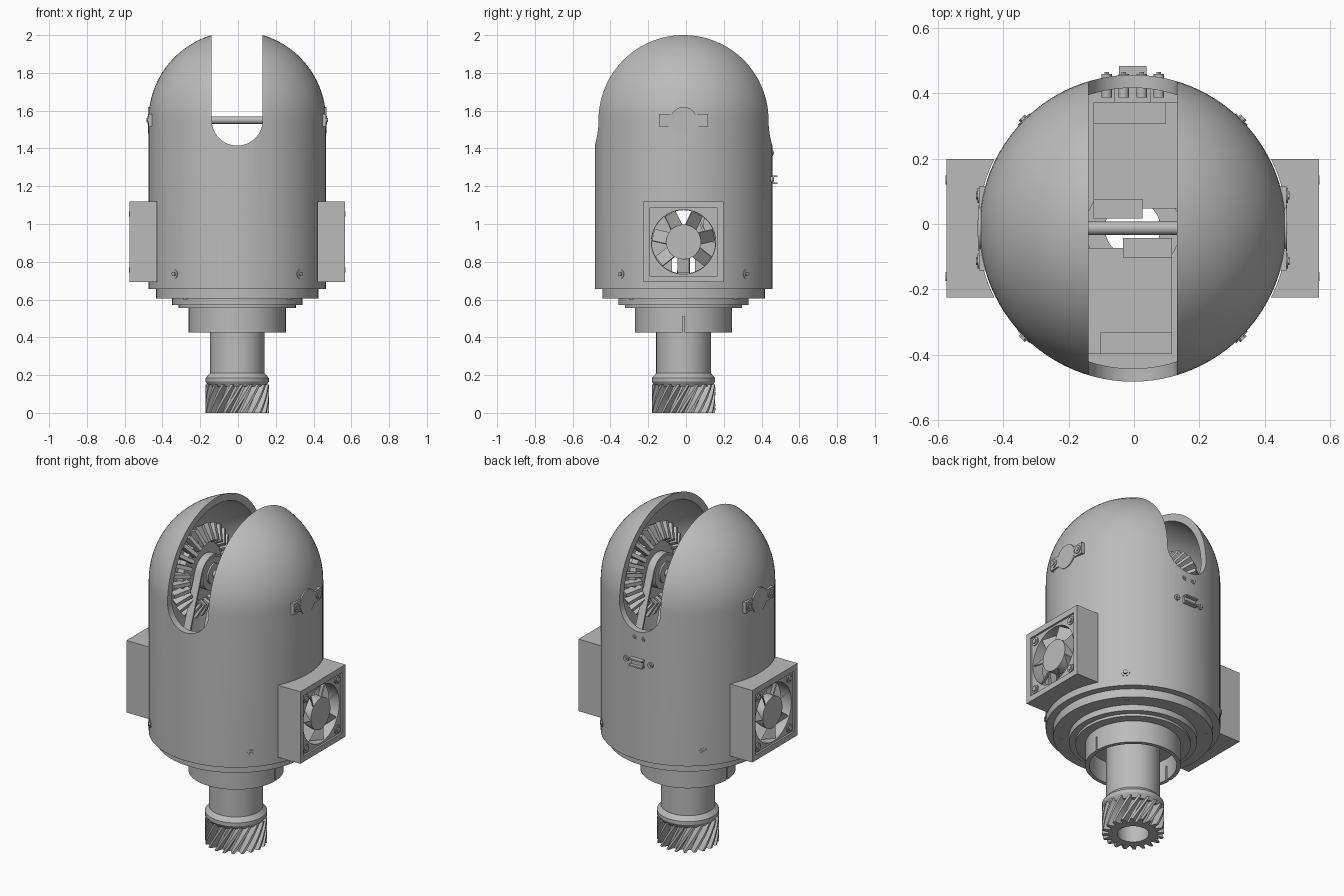
import bpy, bmesh
from math import pi, sin, cos, atan2
from mathutils import Matrix, Vector

cube = bpy.data.objects.get("Cube")
if cube:
    bpy.data.objects.remove(cube, do_unlink=True)

grey = bpy.data.materials.new("neutral grey")
grey.use_nodes = True
COLOUR = (0.5, 0.5, 0.5, 1)
grey.diffuse_color = COLOUR
for node in grey.node_tree.nodes:
    if node.type == 'BSDF_PRINCIPLED':
        node.inputs["Base Color"].default_value = COLOUR

AXIS = {'X': Matrix.Rotation(pi / 2, 4, 'Y'), 'Y': Matrix.Rotation(-pi / 2, 4, 'X'), 'Z': Matrix()}
TURNS = (("left", 0), ("right", pi))
parts = []


def add(name, bm, turn=0):
    bm.transform(Matrix.Rotation(turn, 4, 'Z'))
    bmesh.ops.recalc_face_normals(bm, faces=bm.faces)
    mesh = bpy.data.meshes.new(name)
    bm.to_mesh(mesh)
    bm.free()
    mesh.materials.append(grey)
    obj = bpy.data.objects.new(name, mesh)
    bpy.context.collection.objects.link(obj)
    parts.append(obj)
    return obj


def box(bm, lo, hi):
    lo, hi = Vector(lo), Vector(hi)
    m = Matrix.Translation((lo + hi) / 2) @ Matrix.Diagonal((*(hi - lo), 1))
    bmesh.ops.create_cube(bm, size=1, matrix=m)


def cyl(bm, r, start, length, axis='Z', seg=32):
    m = Matrix.Translation(start) @ AXIS[axis] @ Matrix.Translation((0, 0, length / 2))
    bmesh.ops.create_cone(bm, cap_ends=True, segments=seg, radius1=r, radius2=r, depth=length, matrix=m)


def loft(rings, closed=True):
    """Bridge rings of points; closed joins the last ring to the first, else the ends are capped."""
    bm = bmesh.new()
    vs = [[bm.verts.new(p) for p in ring] for ring in rings]
    n = len(vs[0])
    pairs = list(zip(vs, vs[1:])) + ([(vs[-1], vs[0])] if closed else [])
    for a, b in pairs:
        for i in range(n):
            j = (i + 1) % n
            bm.faces.new((a[i], a[j], b[j], b[i]))
    if not closed:
        bm.faces.new(vs[0])
        bm.faces.new(vs[-1])
    return bm


def lathe(profile, seg=96):
    angles = [2 * pi * i / seg for i in range(seg)]
    return loft([[(r * cos(a), r * sin(a), z) for a in angles] for r, z in profile])


def cut(obj, *cutters):
    for c in cutters:
        c.hide_render = True
        mod = obj.modifiers.new("cut", 'BOOLEAN')
        mod.operation, mod.solver, mod.object = 'DIFFERENCE', 'EXACT', c
    bpy.context.view_layer.update()
    deps = bpy.context.evaluated_depsgraph_get()
    mesh = bpy.data.meshes.new_from_object(obj.evaluated_get(deps))
    obj.modifiers.clear()
    obj.data = mesh
    for c in cutters:
        parts.remove(c)
        bpy.data.objects.remove(c, do_unlink=True)


# Domed housing with a round-bottomed slot and openings behind the fans
R, INNER, TOP, FAN_Z = 0.47, 0.43, 1.55, 0.905
arc = [pi / 2 * i / 24 * 0.998 for i in range(25)]
outer = [(R * cos(a), TOP + R * sin(a)) for a in arc]
inner = [(INNER * cos(a), TOP + INNER * sin(a)) for a in reversed(arc)]
housing = add("housing", lathe([(INNER, 0.655), (R, 0.655)] + outer + inner))
outline = [(0.135 * cos(pi + pi * i / 32), TOP + 0.135 * sin(pi + pi * i / 32)) for i in range(33)]
outline += [(0.135, 2.3), (-0.135, 2.3)]
slot = add("slot_cutter", loft([[(x, y, z) for x, z in outline] for y in (-1, 1)], False))
bm = bmesh.new()
cyl(bm, 0.168, (-1, 0, FAN_Z), 2, 'X', 48)
cut(housing, slot, add("vent_cutter", bm))

# Stepped base, split collar and output shaft
add("base_flange", lathe([(0.14, 0.555), (0.31, 0.555), (0.31, 0.57), (0.345, 0.57), (0.345, 0.605),
                          (0.43, 0.605), (0.43, 0.68), (0.14, 0.68)]))
collar = add("collar", lathe([(0.235, 0.425), (0.257, 0.425), (0.257, 0.56), (0.235, 0.56)]))
bm = bmesh.new()
box(bm, (-0.5, -0.006, 0.3), (0.5, 0.006, 0.51))
cut(collar, add("split_cutter", bm))
add("output_shaft", lathe([(0.085, 0.14), (0.15, 0.14), (0.167, 0.165), (0.167, 0.185), (0.145, 0.21),
                           (0.145, 0.69), (0.085, 0.69)], 64))

# Helical pinion with a bore
TEETH = 20


def gear_ring(z, bore=False):
    pts = []
    for t in range(TEETH):
        for f, r in ((0, 0.132), (0.3, 0.132), (0.5, 0.168), (0.78, 0.168)):
            a = 2 * pi * (t + f) / TEETH + z * 3.8
            r = 0.085 if bore else r
            pts.append((r * cos(a), r * sin(a), z))
    return pts


levels = [0.15 * i / 8 for i in range(9)]
add("helical_pinion", loft([gear_ring(z) for z in levels] + [gear_ring(z, True) for z in reversed(levels)]))

for side, turn in TURNS:
    # Fan duct hugging the housing
    bm = bmesh.new()
    box(bm, (0.42, -0.212, 0.692), (0.571, 0.212, 1.12))
    duct = add(side + "_fan_duct", bm, turn)
    bm = bmesh.new()
    cyl(bm, 0.474, (0, 0, 0.5), 1, seg=96)
    curve_cutter = add("curve_cutter", bm)
    bm = bmesh.new()
    box(bm, (0.3, -0.18, FAN_Z - 0.18), (0.7, 0.18, FAN_Z + 0.18))
    cut(duct, curve_cutter, add("opening_cutter", bm, turn))

    # Fan frame, corner screws and rotor
    bm = bmesh.new()
    box(bm, (0.49, -0.181, FAN_Z - 0.181), (0.56, 0.181, FAN_Z + 0.181))
    frame = add(side + "_fan_frame", bm, turn)
    bm = bmesh.new()
    cyl(bm, 0.17, (0.3, 0, FAN_Z), 0.5, 'X', 48)
    cut(frame, add("bore_cutter", bm, turn))
    bm = bmesh.new()
    for y in (-0.148, 0.148):
        for z in (-0.148, 0.148):
            cyl(bm, 0.024, (0.55, y, FAN_Z + z), 0.016, 'X', 24)
            cyl(bm, 0.014, (0.56, y, FAN_Z + z), 0.013, 'X', 12)
    add(side + "_fan_screws", bm, turn)
    bm = bmesh.new()
    cyl(bm, 0.092, (0.5, 0, FAN_Z), 0.056, 'X', 48)
    for i in range(7):
        m = (Matrix.Translation((0.525, 0, FAN_Z)) @ Matrix.Rotation(2 * pi * i / 7 + 0.45, 4, 'X')
             @ Matrix.Translation((0, 0, 0.125)) @ Matrix.Rotation(0.75, 4, 'Z')
             @ Matrix.Diagonal((0.006, 0.085, 0.08, 1)))
        bmesh.ops.create_cube(bm, size=1, matrix=m)
    add(side + "_fan_rotor", bm, turn)

    # Axle bearing cover with two screwed lugs
    bm = bmesh.new()
    cyl(bm, 0.07, (0.435, 0, TOP), 0.038, 'X', 48)
    box(bm, (0.435, -0.13, TOP - 0.033), (0.471, 0.13, TOP + 0.033))
    for y in (-0.1, 0.1):
        cyl(bm, 0.023, (0.46, y, TOP), 0.016, 'X', 24)
        cyl(bm, 0.012, (0.47, y, TOP), 0.01, 'X', 6)
    add(side + "_bearing_cover", bm, turn)

    # Crown gear on the axle
    bm = bmesh.new()
    cyl(bm, 0.2, (-0.25, 0, TOP), 0.04, 'X', 48)
    for i in range(28):
        m = (Matrix.Translation((-0.215, 0, TOP)) @ Matrix.Rotation(2 * pi * i / 28, 4, 'X')
             @ Matrix.Translation((0, 0, 0.215)) @ Matrix.Rotation(-0.5, 4, 'Y')
             @ Matrix.Diagonal((0.045, 0.022, 0.1, 1)))
        bmesh.ops.create_cube(bm, size=1, matrix=m)
    add(side + "_crown_gear", bm, turn)

    # Pulleys and drive belt
    ends = ((0, TOP), (-0.2, 1.0))
    bm = bmesh.new()
    for y, z in ends:
        cyl(bm, 0.096, (-0.21, y, z), 0.06, 'X', 40)
        cyl(bm, 0.06, (-0.21, y, z), 0.07, 'X', 32)
    add(side + "_pulleys", bm, turn)
    lean = atan2(ends[0][1] - ends[1][1], ends[0][0] - ends[1][0])

    def belt_ring(x, r):
        pts = []
        for k, (y, z) in enumerate(ends):
            for i in range(25):
                a = lean - pi / 2 + pi * k + pi * i / 24
                pts.append((x, y + r * cos(a), z + r * sin(a)))
        return pts

    add(side + "_belt", loft([belt_ring(-0.2, 0.107), belt_ring(-0.155, 0.107),
                              belt_ring(-0.155, 0.096), belt_ring(-0.2, 0.096)]), turn)

    # Drive motor inside the housing
    bm = bmesh.new()
    box(bm, (-0.135, -0.385, 0.74), (0.12, -0.06, 1.1))
    box(bm, (-0.1, -0.385, 1.1), (0.12, -0.32, 1.14))
    box(bm, (-0.03, -0.09, 1.1), (0.12, -0.03, 1.13))
    cyl(bm, 0.025, (-0.21, -0.2, 1.0), 0.1, 'X', 24)
    add(side + "_motor", bm, turn)

# Cross axle
bm = bmesh.new()
cyl(bm, 0.02, (-0.45, 0, TOP), 0.9, 'X')
add("axle", bm)

# Screws around the lower housing and under the flange
bm = bmesh.new()
for i in range(4):
    d = Matrix.Rotation(pi / 4 + i * pi / 2, 4, 'Z')
    for r, reach, seg in ((0.024, 0.473, 24), (0.013, 0.48, 6)):
        m = d @ Matrix.Translation((reach - 0.02, 0, 0.735)) @ AXIS['X']
        bmesh.ops.create_cone(bm, cap_ends=True, segments=seg, radius1=r, radius2=r, depth=0.04, matrix=m)
    cyl(bm, 0.012, d @ Vector((0.39, 0, 0.601)), 0.01, seg=16)
add("housing_screws", bm)

# Rear connector with its screws and inner bracket
bm = bmesh.new()
box(bm, (-0.055, 0.385, 1.2), (0.055, 0.435, 1.27))
box(bm, (-0.04, 0.43, 1.215), (0.04, 0.478, 1.255))
for z in (1.212, 1.25):
    box(bm, (-0.042, 0.43, z), (0.042, 0.497, z + 0.008))
for x, z in ((-0.08, 1.235), (0.08, 1.235), (-0.028, 1.375), (0.028, 1.375)):
    cyl(bm, 0.016, (x, 0.4, z), 0.073, 'Y', 20)
    cyl(bm, 0.008, (x, 0.4, z), 0.078, 'Y', 6)
add("rear_connector", bm)

# Shade and seat the assembly
bpy.ops.object.select_all(action='DESELECT')
for obj in parts:
    obj.location = (-0.004, -0.013, 0)
    obj.select_set(True)
bpy.context.view_layer.objects.active = housing
bpy.ops.object.shade_smooth_by_angle(angle=0.5)
